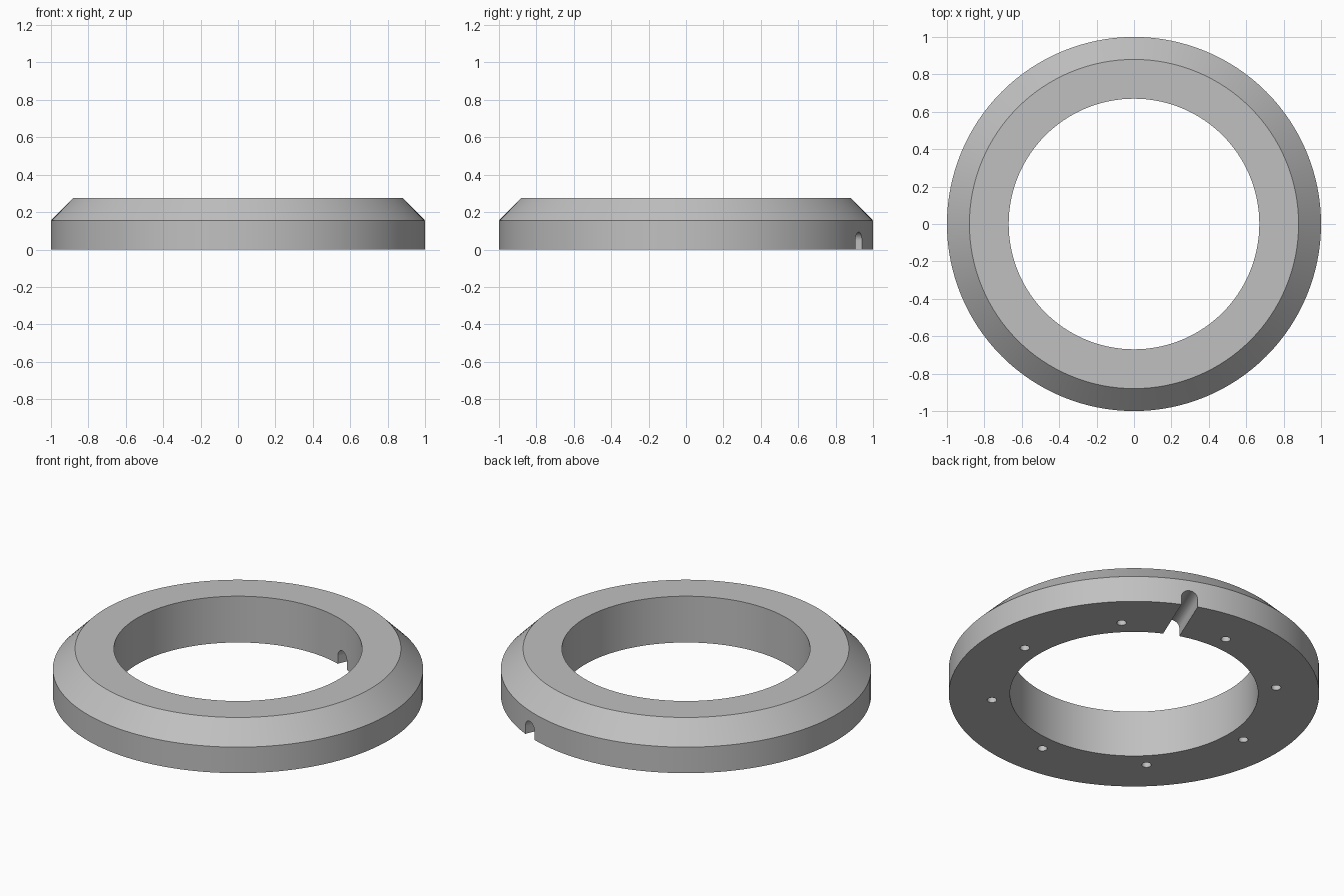
import bpy, bmesh, math
from mathutils import Matrix, Vector

if "Cube" in bpy.data.objects:
    bpy.data.objects.remove(bpy.data.objects["Cube"], do_unlink=True)

SEGMENTS = 128
SLOT_ANGLE = math.radians(67.5)

grey = bpy.data.materials.new("neutral_grey")
grey.use_nodes = True
colour = (0.53, 0.53, 0.53, 1)
grey.diffuse_color = colour
grey.node_tree.nodes["Principled BSDF"].inputs["Base Color"].default_value = colour


def make_object(name, bm):
    bmesh.ops.recalc_face_normals(bm, faces=bm.faces[:])
    mesh = bpy.data.meshes.new(name)
    bm.to_mesh(mesh)
    bm.free()
    mesh.materials.append(grey)
    obj = bpy.data.objects.new(name, mesh)
    bpy.context.collection.objects.link(obj)
    return obj


def lathe(name, profile):
    """Revolve a closed (radius, height) profile around z."""
    bm = bmesh.new()
    rings = []
    for i in range(SEGMENTS):
        turn = Matrix.Rotation(math.tau * i / SEGMENTS, 3, "Z")
        rings.append([bm.verts.new(turn @ Vector((r, 0, z))) for r, z in profile])
    for i, ring in enumerate(rings):
        following = rings[(i + 1) % SEGMENTS]
        for j in range(len(profile)):
            k = (j + 1) % len(profile)
            bm.faces.new((ring[j], following[j], following[k], ring[k]))
    return make_object(name, bm)


def cut(target, cutter):
    cutter.hide_render = True
    mod = target.modifiers.new(cutter.name, "BOOLEAN")
    mod.operation = "DIFFERENCE"
    mod.solver = "EXACT"
    mod.object = cutter
    bpy.context.view_layer.objects.active = target
    bpy.ops.object.modifier_apply(modifier=mod.name)
    bpy.data.objects.remove(cutter, do_unlink=True)


# Ring body with a chamfered outer top edge
ring = lathe("chamfered_ring", [(0.67, 0), (1, 0), (1, 0.155), (0.88, 0.276), (0.67, 0.276)])

# Round-topped radial cable slot in the underside
bm = bmesh.new()
radius = 0.046
arch = [(radius, -0.05)]
arch += [(radius * math.cos(math.pi * i / 24), 0.047 + radius * math.sin(math.pi * i / 24)) for i in range(25)]
arch += [(-radius, -0.05)]
face = bm.faces.new([bm.verts.new((0.5, y, z)) for y, z in arch])
side = bmesh.ops.extrude_face_region(bm, geom=[face], use_keep_orig=True)
bmesh.ops.translate(bm, vec=(0.7, 0, 0), verts=[v for v in side["geom"] if isinstance(v, bmesh.types.BMVert)])
bmesh.ops.rotate(bm, matrix=Matrix.Rotation(SLOT_ANGLE, 3, "Z"), verts=bm.verts[:])
cut(ring, make_object("slot_cutter", bm))

# Eight blind screw holes in the underside
bm = bmesh.new()
for i in range(8):
    place = Matrix.Rotation(math.tau * i / 8, 4, "Z") @ Matrix.Translation((0.77, 0, 0.035))
    bmesh.ops.create_cone(bm, cap_ends=True, segments=24, radius1=0.026, radius2=0.026,
                          depth=0.17, matrix=place)
cut(ring, make_object("screw_hole_cutter", bm))

# Smooth curved walls, crisp edges
bpy.ops.object.select_all(action="DESELECT")
ring.select_set(True)
bpy.context.view_layer.objects.active = ring
bpy.ops.object.shade_smooth_by_angle(angle=math.radians(30))
